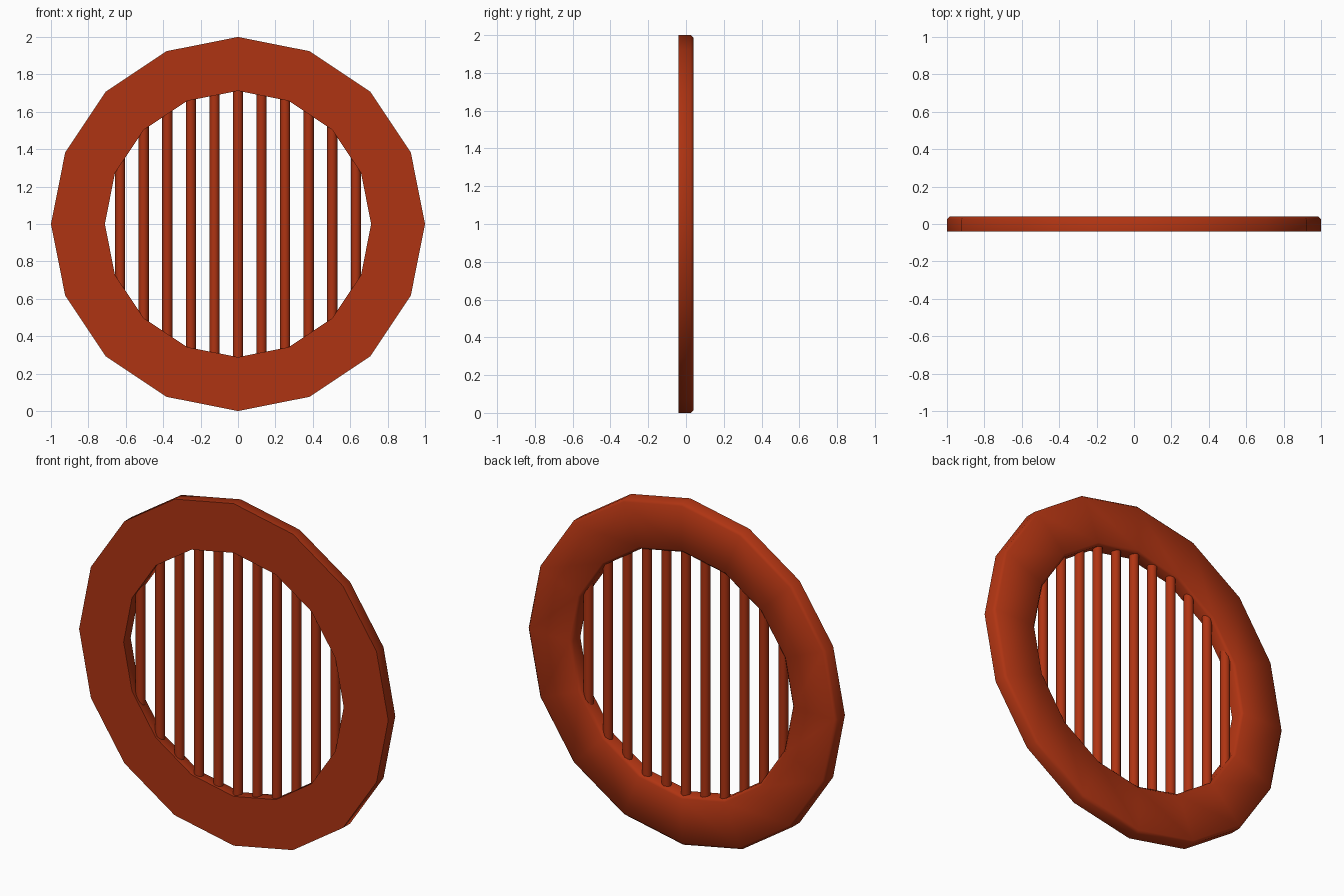
import bpy, bmesh, math

cube = bpy.data.objects.get("Cube")
if cube:
    bpy.data.objects.remove(cube)

rust = bpy.data.materials.new("rust_red")
rust.use_nodes = True
COLOR = (0.43, 0.034, 0.006, 1)
rust.diffuse_color = COLOR
rust.node_tree.nodes["Principled BSDF"].inputs["Base Color"].default_value = COLOR

CENTER_Z = 1.0
SIDES = 16
OUTER, INNER, HALF_DEPTH, BEVEL = 1.0, 0.712, 0.04, 0.015


def finish(obj, angle):
    obj.data.materials.clear()
    obj.data.materials.append(rust)
    bpy.ops.object.select_all(action='DESELECT')
    obj.select_set(True)
    bpy.context.view_layer.objects.active = obj
    bpy.ops.object.shade_smooth_by_angle(angle=math.radians(angle))


# Ring frame: flat front, bevelled back rims, swept around the y axis
profile = [
    (OUTER, -HALF_DEPTH),
    (OUTER, HALF_DEPTH - BEVEL),
    (OUTER - BEVEL, HALF_DEPTH),
    (INNER + BEVEL, HALF_DEPTH),
    (INNER, HALF_DEPTH - BEVEL),
    (INNER, -HALF_DEPTH),
]
bm = bmesh.new()
loops = []
for i in range(SIDES):
    a = math.tau * i / SIDES
    loops.append([bm.verts.new((r * math.cos(a), y, r * math.sin(a))) for r, y in profile])
for i in range(SIDES):
    here, there = loops[i], loops[(i + 1) % SIDES]
    for j in range(len(profile)):
        k = (j + 1) % len(profile)
        bm.faces.new((here[j], here[k], there[k], there[j]))
bmesh.ops.recalc_face_normals(bm, faces=bm.faces)
mesh = bpy.data.meshes.new("ring_frame")
bm.to_mesh(mesh)
bm.free()
ring = bpy.data.objects.new("ring_frame", mesh)
ring.location.z = CENTER_Z
bpy.context.collection.objects.link(ring)
finish(ring, 60)

# Vertical bars, each running into the ring at both ends
SPACING, BAR_RADIUS, REACH = 0.126, 0.027, 0.76
for i in range(-5, 6):
    x = i * SPACING
    bpy.ops.mesh.primitive_cylinder_add(
        vertices=12, radius=BAR_RADIUS,
        depth=2 * math.sqrt(REACH ** 2 - x ** 2),
        location=(x, 0, CENTER_Z))
    bar = bpy.context.object
    bar.name = f"bar_{i + 6}"
    finish(bar, 40)
